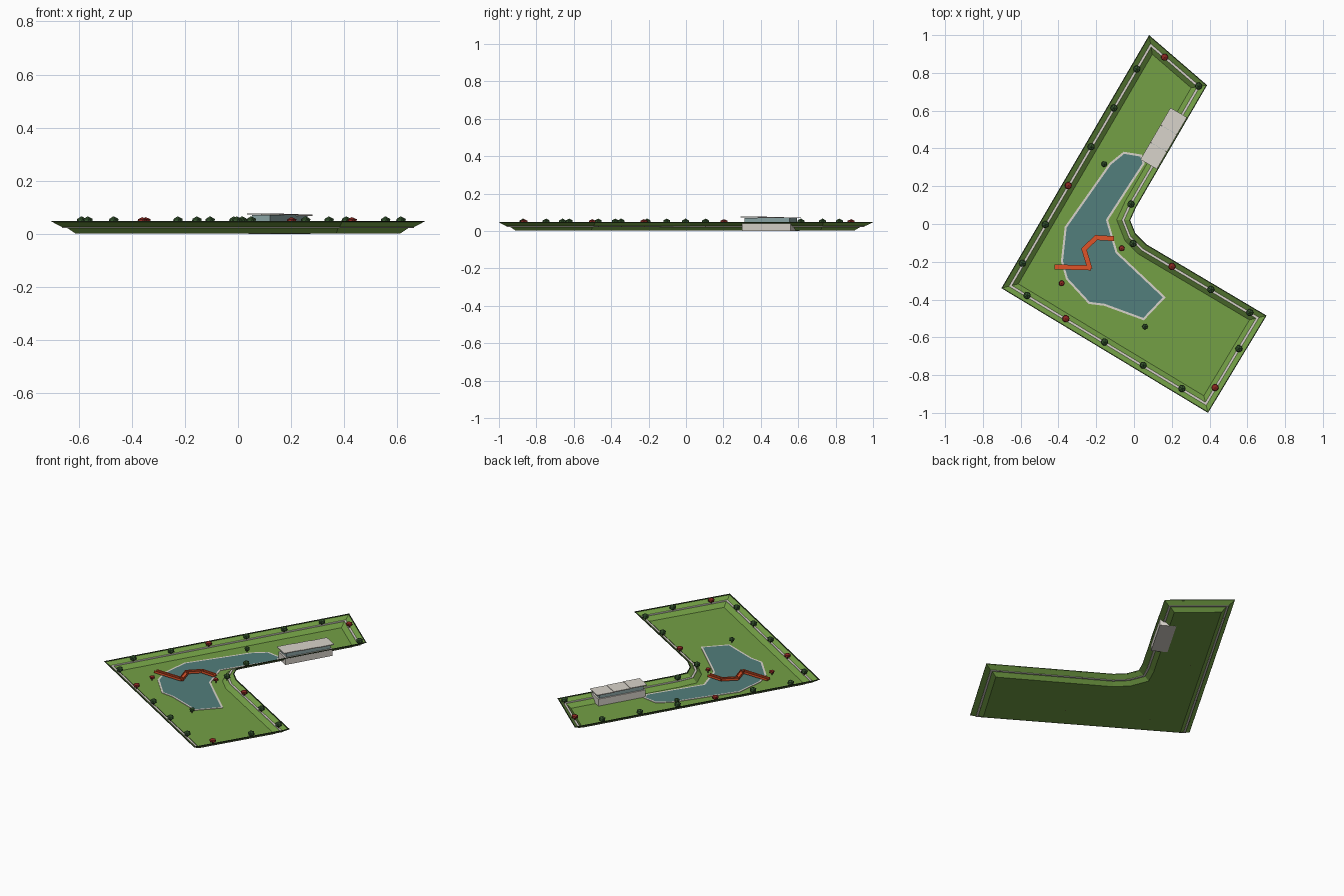
import bpy, bmesh, math
from mathutils import Vector, Matrix

if "Cube" in bpy.data.objects:
    bpy.data.objects.remove(bpy.data.objects["Cube"])


def material(name, r, g, b):
    m = bpy.data.materials.new(name)
    m.use_nodes = True
    m.diffuse_color = (r, g, b, 1)
    m.node_tree.nodes["Principled BSDF"].inputs["Base Color"].default_value = (r, g, b, 1)
    return m


LAWN = material("lawn green", .172, .35, .06)
STONE = material("pale stone", .69, .655, .595)
WATER = material("pond teal", .085, .21, .2)
LEAF = material("dark leaf green", .036, .092, .028)
RED = material("red leaf", .25, .02, .015)
BRIDGE = material("vermilion", .74, .088, .022)
GLASS = material("pale glass", .27, .39, .39)
TRUNK = material("trunk brown", .09, .05, .03)
RIM = material("rim dark green", .03, .055, .02)


def finish(name, bm, *mats):
    bmesh.ops.recalc_face_normals(bm, faces=bm.faces)
    mesh = bpy.data.meshes.new(name)
    bm.to_mesh(mesh)
    bm.free()
    for m in mats:
        mesh.materials.append(m)
    ob = bpy.data.objects.new(name, mesh)
    bpy.context.collection.objects.link(ob)
    return ob


def inset(points, d):
    """Mitred inward offset of a clockwise outline."""
    pts = [Vector(p) for p in points]
    result = []
    for i, p in enumerate(pts):
        a = (p - pts[i - 1]).normalized()
        b = (pts[(i + 1) % len(pts)] - p).normalized()
        na, nb = Vector((a.y, -a.x)), Vector((b.y, -b.x))
        result.append(p + (na + nb) * d / (1 + na.dot(nb)))
    return result


def terraces(name, outline, steps, mats, cap=None):
    """Rings of faces; each step is inset, height, material of the band ending there."""
    bm = bmesh.new()
    last = None
    for d, z, mat in steps:
        ring = [bm.verts.new((p.x, p.y, z)) for p in inset(outline, d)]
        if last:
            for i in range(len(ring)):
                f = bm.faces.new((last[i - 1], last[i], ring[i], ring[i - 1]))
                f.material_index = mat
        last = ring
    if cap is not None:
        bm.faces.new(last).material_index = cap
    return finish(name, bm, *mats)


def box(name, size, place, mat):
    bm = bmesh.new()
    bmesh.ops.create_cube(bm, size=1)
    bm.transform(place @ Matrix.Diagonal((*size, 1)))
    return finish(name, bm, mat)


# Sunken lawn with sloping sides, a stone path halfway up and a dark rim
site = [(.08, 1), (.387, .735), (.012, .09), (-.02, .02), (.008, -.05),
        (.065, -.107), (.702, -.485), (.392, -1), (-.702, -.34)]
terraces("sunken_lawn", site,
         [(0, .046, 0), (.029, .025, 0), (.041, .024, 0), (.066, .001, 0)], (LAWN,), cap=0)
terraces("stone_path", site,
         [(.029, .022, 0), (.029, .027, 0), (.041, .027, 0), (.041, .022, 0), (.029, .022, 0)],
         (STONE,))
terraces("rim_edge", site,
         [(0, .045, 0), (0, .048, 0), (.004, .048, 0), (.004, .043, 0)], (RIM,))

# Pond with a flush stone border
pond = [(-.055, .383), (.042, .367), (.057, .32), (-.137, .02), (-.088, -.147),
        (.168, -.388), (.052, -.51), (-.158, -.433), (-.24, -.423), (-.36, -.293),
        (-.387, -.197), (-.367, -.015), (-.13, .322)]
terraces("pond", pond, [(0, .001, 0), (0, .004, 0), (.011, .004, 0)], (STONE, WATER), cap=1)

# Zigzag bridge: straight deck pieces with low rails on both sides
route = [Vector(p) for p in [(-.413, -.227), (-.235, -.232), (-.265, -.133),
                             (-.2, -.072), (-.113, -.077)]]
for a, b in zip(route, route[1:]):
    span = b - a
    middle = (a + b) / 2
    place = (Matrix.Translation((middle.x, middle.y, .014))
             @ Matrix.Rotation(math.atan2(span.y, span.x), 4, "Z"))
    length = span.length + .014
    box("bridge_deck", (length, .026, .007), place, BRIDGE)
    for side in (-1, 1):
        box("bridge_rail", (length, .003, .009),
            place @ Matrix.Translation((0, side * .0115, .006)), BRIDGE)

# Pavilion: stone base, glazed storey and three roof slabs
frame = Matrix.Translation((.157, .453, 0)) @ Matrix.Rotation(math.radians(59.8), 4, "Z")


def at(x, z):
    return frame @ Matrix.Translation((x, 0, z))


box("pavilion_base", (.3, .096, .045), at(0, .0225), STONE)
box("pavilion_glass", (.28, .08, .026), at(0, .057), GLASS)
for i in (-1, 0, 1):
    box("pavilion_roof", (.105, .101, .005), at(i * .106, .0725 - i * .002), STONE)


def tree(x, y, ground, radius, mat):
    bm = bmesh.new()
    height = radius * 1.3
    bmesh.ops.create_cone(bm, segments=6, radius1=radius / 5, radius2=radius / 6,
                          depth=height, cap_ends=True,
                          matrix=Matrix.Translation((x, y, ground + height / 2)))
    old = set(bm.faces)
    squash = .85 if mat == LEAF else .7
    bmesh.ops.create_icosphere(
        bm, subdivisions=1, radius=radius * 1.07,
        matrix=Matrix.Translation((x, y, ground + height)) @ Matrix.Diagonal((1, 1, squash, 1)))
    for f in bm.faces:
        f.material_index = int(f not in old)
    finish("tree", bm, TRUNK, mat)


# Rows of trees along the path: first, last, and the foliage in order
rows = [((.015, .82), (-.59, -.208), "gggrgg"),
        ((-.566, -.378), (.254, -.871), "grggg"),
        ((.429, -.866), (.555, -.66), "rg"),
        ((.613, -.469), (-.005, -.103), "ggrg"),
        ((.342, .73), (.162, .883), "gr"),
        ((-.016, .105), (-.016, .105), "g")]
for first, end, kinds in rows:
    for i, kind in enumerate(kinds):
        p = Vector(first).lerp(Vector(end), i / max(1, len(kinds) - 1))
        tree(p.x, p.y, .022, .02, LEAF if kind == "g" else RED)

# Smaller trees on the lawn around the pond
for x, y, mat in [(-.158, .317, LEAF), (.058, -.543, LEAF),
                  (-.383, -.314, RED), (-.065, -.129, RED)]:
    tree(x, y, .001, .016, mat)
